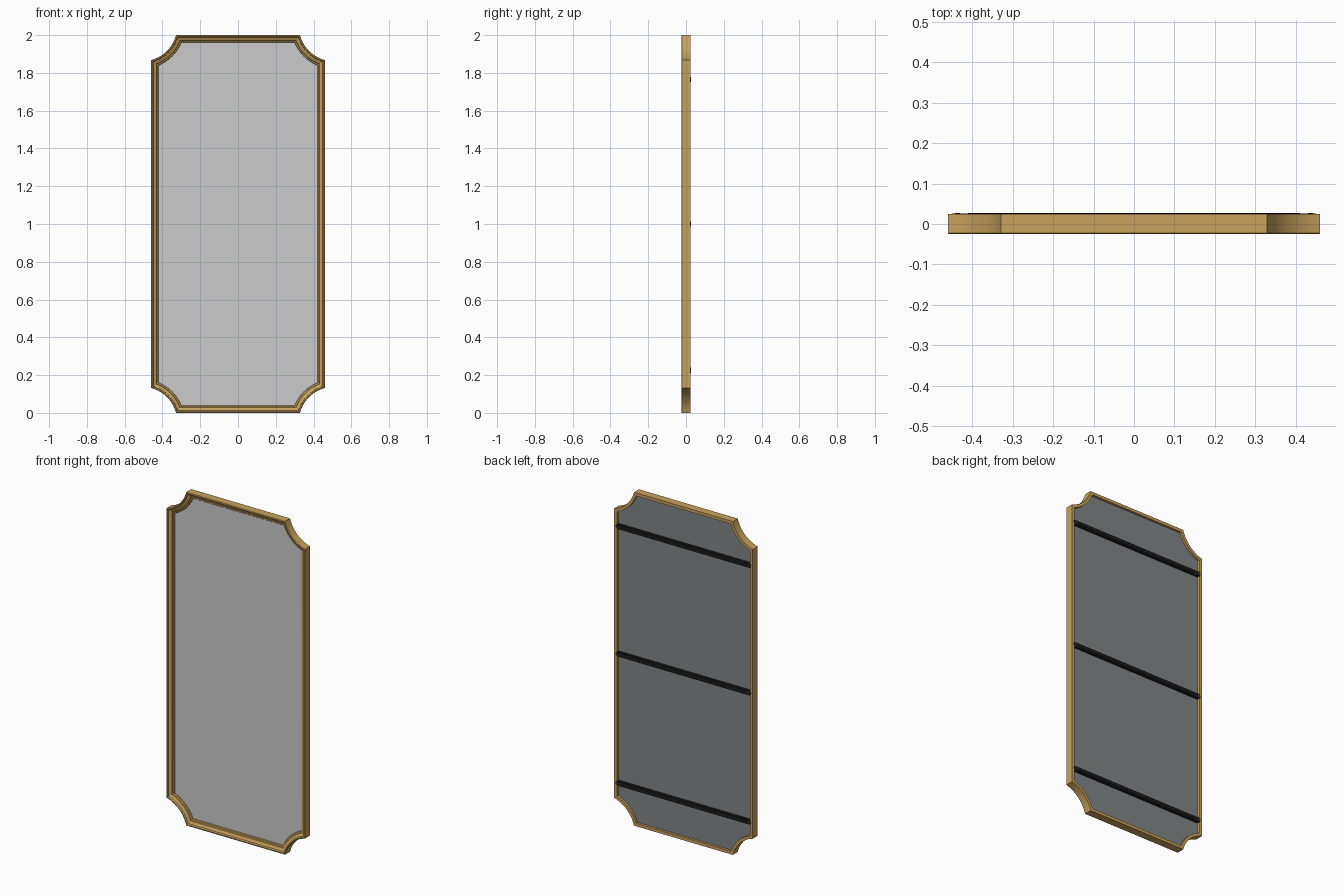
import bpy, bmesh, math

if "Cube" in bpy.data.objects:
    bpy.data.objects.remove(bpy.data.objects["Cube"])

HALF_W, HALF_H = 0.46, 1.0
NOTCH = 0.132                      # size of the scooped corner
ARC_R = NOTCH * math.sqrt(2)       # sixty degree scoop
ARC_OUT = ARC_R * math.sin(math.radians(15))  # arc centre beyond the corner
SEGS = 14


def material(name, rgb, rough=0.5):
    m = bpy.data.materials.new(name)
    m.use_nodes = True
    m.diffuse_color = (*rgb, 1)
    bsdf = m.node_tree.nodes["Principled BSDF"]
    bsdf.inputs["Base Color"].default_value = (*rgb, 1)
    bsdf.inputs["Roughness"].default_value = rough
    return m


gold = material("antique gold", (0.58, 0.36, 0.11))
glass = material("mirror silver", (0.6, 0.6, 0.6))
board = material("grey backing", (0.22, 0.24, 0.24))
black = material("black metal", (0.012, 0.012, 0.012))
steel = material("dark steel", (0.06, 0.06, 0.06))


def outline(inset):
    """Rectangle with scooped corners, pulled inwards by inset."""
    radius = ARC_R + inset
    start = math.asin((ARC_OUT + inset) / radius)
    end = math.pi / 2 - start
    arc = []
    for i in range(SEGS + 1):
        a = start + (end - start) * i / SEGS
        arc.append((HALF_W + ARC_OUT - radius * math.cos(a),
                    HALF_H + ARC_OUT - radius * math.sin(a)))
    pts = []
    for sx, sz in ((1, 1), (1, -1), (-1, -1), (-1, 1)):
        corner = arc if sx * sz > 0 else arc[::-1]
        pts += [(sx * x, sz * z + HALF_H) for x, z in corner]
    return pts


def finish(name, bm, mat, smooth=True):
    bmesh.ops.recalc_face_normals(bm, faces=bm.faces)
    mesh = bpy.data.meshes.new(name)
    bm.to_mesh(mesh)
    bm.free()
    mesh.materials.append(mat)
    ob = bpy.data.objects.new(name, mesh)
    bpy.context.collection.objects.link(ob)
    if smooth:
        bpy.ops.object.select_all(action='DESELECT')
        ob.select_set(True)
        bpy.context.view_layer.objects.active = ob
        bpy.ops.object.shade_smooth_by_angle(angle=math.radians(25))
    return ob


def prism(name, pts, y0, y1, mat):
    bm = bmesh.new()
    rings = [[bm.verts.new((x, y, z)) for x, z in pts] for y in (y0, y1)]
    for ring in rings:
        bm.faces.new(ring)
    n = len(pts)
    for i in range(n):
        j = (i + 1) % n
        bm.faces.new((rings[0][i], rings[0][j], rings[1][j], rings[1][i]))
    return finish(name, bm, mat)


# Moulded frame: closed section (inset, depth) swept round the outline
section = [(0, 0.025), (0, -0.022), (0.003, -0.025), (0.008, -0.025),
           (0.011, -0.022), (0.012, -0.017), (0.028, -0.009),
           (0.030, -0.004), (0.037, -0.002), (0.040, 0.002),
           (0.040, 0.009), (0.018, 0.009), (0.018, 0.025)]
bm = bmesh.new()
rings = [[bm.verts.new((x, y, z)) for x, z in outline(d)] for d, y in section]
for k, ring in enumerate(rings):
    nxt = rings[(k + 1) % len(rings)]
    for i in range(len(ring)):
        j = (i + 1) % len(ring)
        bm.faces.new((ring[i], ring[j], nxt[j], nxt[i]))
finish("frame", bm, gold)

# Mirror pane and backing board
prism("mirror_pane", outline(0.036), 0.003, 0.007, glass)
prism("backing_board", outline(0.0175), 0.0075, 0.011, board)


def capsule(half_len, radius, z):
    pts = []
    for side in (1, -1):
        for i in range(9):
            a = math.pi * i / 8 - math.pi / 2
            pts.append((side * (half_len - radius + radius * math.cos(a)),
                        z + side * radius * math.sin(a)))
    return pts


# Cross braces on the back, with a raised rib and a screw at each end
for label, z in (("upper", 1.765), ("middle", 1.0), ("lower", 0.225)):
    prism(label + "_brace", capsule(0.45, 0.014, z), 0.011, 0.0255, black)
    prism(label + "_brace_rib", capsule(0.41, 0.006, z), 0.025, 0.0275, black)
    for side, x in (("left", 0.436), ("right", -0.436)):
        disc = [(x + 0.006 * math.cos(math.tau * i / 12),
                 z + 0.006 * math.sin(math.tau * i / 12)) for i in range(12)]
        prism(f"{label}_{side}_screw", disc, 0.025, 0.0275, steel)
